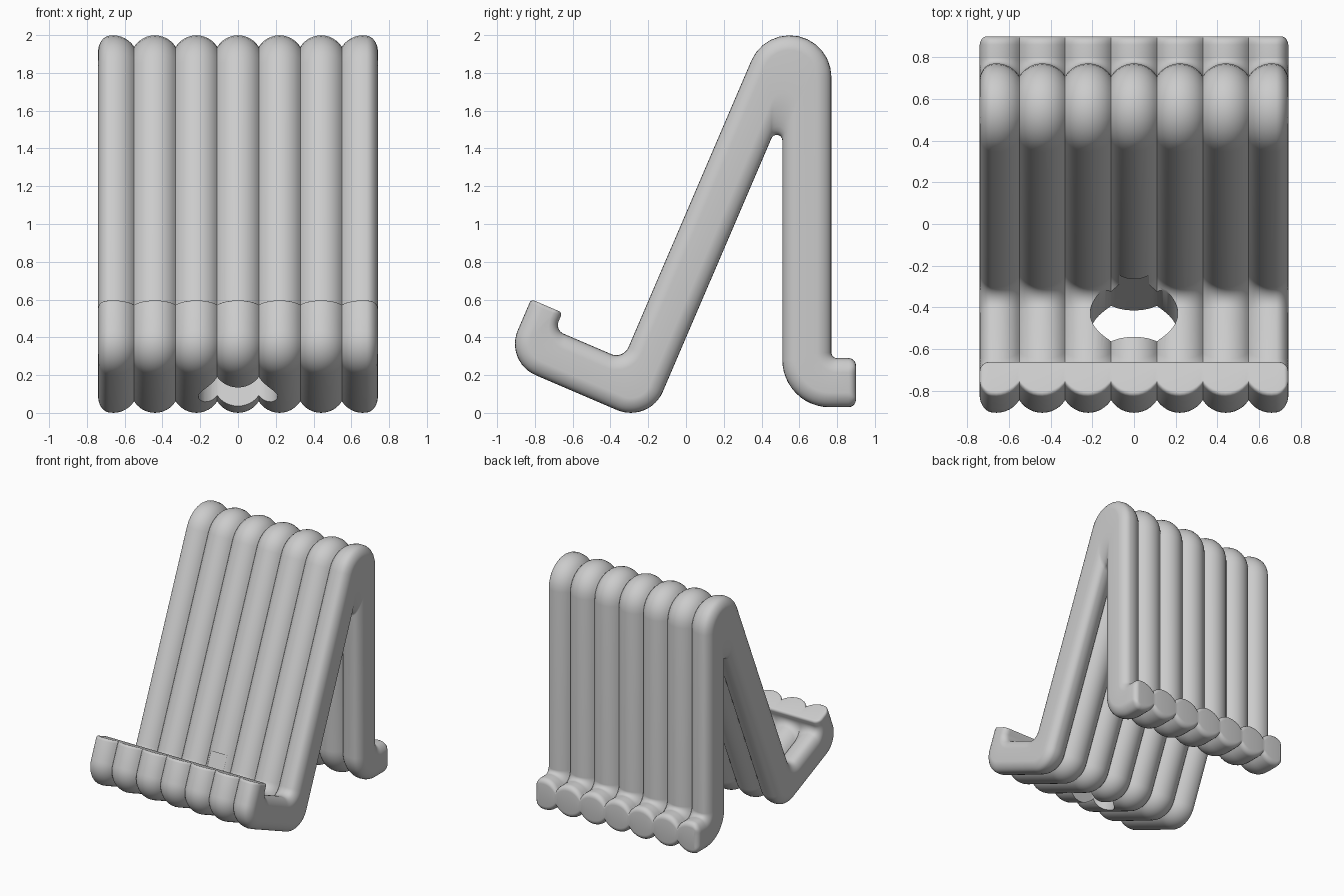
import bpy, bmesh
from math import sin, cos, tan, asin, sqrt, pi, radians
from mathutils import Vector

cube = bpy.data.objects.get("Cube")
if cube:
    bpy.data.objects.remove(cube, do_unlink=True)

TUBE_R, PITCH, HALF_W, EDGE_R = 0.13, 0.22, 0.74, 0.05
U = Vector((0.394, 0.919))    # up along the leaning panel (y, z)
V = Vector((0.919, -0.394))   # back along the shelf


def uv(u, v):
    return U * u + V * v


# Centre line: lip tip, lip/shelf, shelf/panel, apex, leg/foot, foot tip
PATH = [uv(0.23, -0.861), uv(0, -0.861), uv(0, -0.287),
        Vector((0.64, 2.221)), Vector((0.64, 0.16)), Vector((0.9, 0.16))]
# Bend radius and its change with groove depth, for both sides of the path
BENDS = {1: [(0.05, 1), (0.07, 1), (0.221, -1), (0.03, 1)],
         -1: [(0.18, -1), (0.185, -1), (0.03, 0.5), (0.25, -1)]}
DIRS = [(b - a).normalized() for a, b in zip(PATH, PATH[1:])]
ARC_STEPS, TIP_STEPS = 12, 5


def normal(d):
    return Vector((-d.y, d.x))


def tip(point, direction, side, offset, radius):
    """Rounded end of one side, from the tip inward: (point, inset)."""
    out = []
    for i in range(TIP_STEPS + 1):
        a = pi / 2 * i / TIP_STEPS
        inset = radius * (1 - sin(a))
        p = point + direction * radius * (1 - cos(a))
        out.append((p + side * max(offset - inset, 0.002), inset))
    return out


def bend(corner, d1, d2, radius):
    """Fillet between two directions."""
    turn = d1.angle_signed(d2)          # clockwise positive
    start = corner - d1 * radius * tan(abs(turn) / 2)
    side = normal(d1) * (-1 if turn > 0 else 1)
    centre = start + side * radius
    pts = []
    for i in range(ARC_STEPS + 1):
        a = abs(turn) * i / ARC_STEPS
        pts.append((centre - side * radius * cos(a) + d1 * radius * sin(a), 0))
    return pts


def outline(side, half, lip_inner):
    """One side of the ribbon at a given half thickness."""
    offs = [half] * 5
    if side == 1:
        offs[0] = lip_inner
    depth = TUBE_R - half
    pts = tip(PATH[0], DIRS[0], normal(DIRS[0]) * side, offs[0], 0.02)
    for i, (radius, change) in enumerate(BENDS[side]):
        d1, d2 = DIRS[i], DIRS[i + 1]
        p1 = PATH[i + 1] + normal(d1) * side * offs[i]
        p2 = PATH[i + 1] + normal(d2) * side * offs[i + 1]
        corner = p1 + d1 * ((p2 - p1).cross(d2) / d1.cross(d2))
        pts += bend(corner, d1, d2, radius + change * depth)
    end = tip(PATH[5], -DIRS[4], normal(DIRS[4]) * side, offs[4], 0.04)
    return pts + end[::-1]


# Cross positions: seven fused tubes, with rounded outer edges
flat_x = HALF_W - EDGE_R
half_angle = asin(PITCH / 2 / TUBE_R)
xs = {round(PITCH * k + TUBE_R * sin(half_angle * i / 6), 5)
      for k in range(-3, 4) for i in range(-6, 7)}
xs = {x for x in xs if abs(x) < flat_x - 0.003}
for i in range(8):
    x = flat_x + EDGE_R * sin(pi / 2 * i / 7)
    xs |= {x, -x}

bm = bmesh.new()
rings = []
for x in sorted(xs):
    centre = PITCH * max(-3, min(3, round(x / PITCH)))
    over = max(0, abs(x) - flat_x)
    drop = EDGE_R - sqrt(max(0, EDGE_R ** 2 - over ** 2))
    half = sqrt(TUBE_R ** 2 - (x - centre) ** 2) - drop
    lip = max(0.05 - drop, 0.004)
    ring = []
    for p, inset in outline(1, half, lip) + outline(-1, half, lip)[::-1]:
        limit = HALF_W - inset * max(0, abs(x) - 0.6) / (HALF_W - 0.6)
        cx = max(-limit, min(limit, x))
        ring.append(bm.verts.new((cx, p.x, p.y)))
    rings.append(ring)
n = len(rings[0])
for a, b in zip(rings, rings[1:]):
    for i in range(n):
        j = (i + 1) % n
        bm.faces.new((a[i], a[j], b[j], b[i]))
# Flat sides
for ring in (rings[0], rings[-1]):
    for i in range(n // 2 - 1):
        bm.faces.new((ring[i], ring[i + 1], ring[n - 2 - i], ring[n - 1 - i]))
bmesh.ops.recalc_face_normals(bm, faces=bm.faces)


def make_object(name, mesh_bm):
    mesh = bpy.data.meshes.new(name)
    mesh_bm.to_mesh(mesh)
    mesh_bm.free()
    obj = bpy.data.objects.new(name, mesh)
    bpy.context.collection.objects.link(obj)
    return obj


stand = make_object("ribbed_stand", bm)

# Cable slot through the shelf, square to it
bm = bmesh.new()
loops = []
for u in (-0.3, 0.3):
    loop = []
    for i in range(48):
        a = 2 * pi * (i + 0.5) / 48
        p = uv(u, -0.52 + 0.125 * sin(a))
        shift = 0.085 if cos(a) > 0 else -0.085
        loop.append(bm.verts.new((shift + 0.125 * cos(a), p.x, p.y)))
    loops.append(loop)
    bm.faces.new(loop)
for i in range(48):
    j = (i + 1) % 48
    bm.faces.new((loops[0][i], loops[0][j], loops[1][j], loops[1][i]))
bmesh.ops.recalc_face_normals(bm, faces=bm.faces)
cutter = make_object("slot_cutter", bm)
cutter.hide_render = True

cut = stand.modifiers.new("cable_slot", "BOOLEAN")
cut.operation, cut.solver, cut.object = "DIFFERENCE", "EXACT", cutter
bpy.ops.object.select_all(action="DESELECT")
stand.select_set(True)
bpy.context.view_layer.objects.active = stand
bpy.ops.object.modifier_apply(modifier=cut.name)
bpy.data.objects.remove(cutter, do_unlink=True)

# Plain grey finish
grey = bpy.data.materials.new("light_grey")
grey.use_nodes = True
colour = (0.6, 0.6, 0.6, 1)
grey.diffuse_color = colour
grey.node_tree.nodes["Principled BSDF"].inputs["Base Color"].default_value = colour
stand.data.materials.clear()
stand.data.materials.append(grey)
bpy.ops.object.shade_smooth_by_angle(angle=radians(32))
